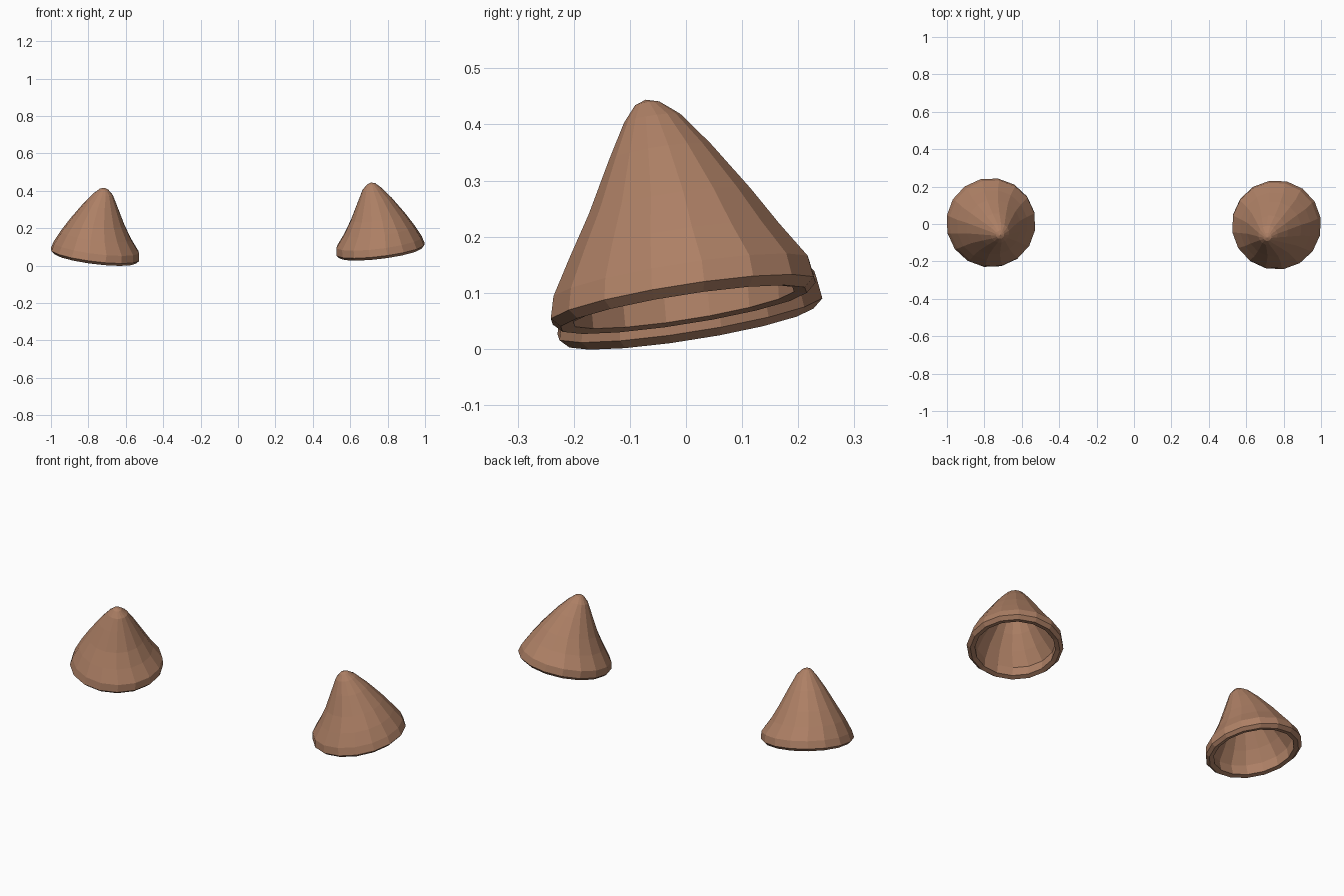
import bpy, bmesh, math

if "Cube" in bpy.data.objects:
    bpy.data.objects.remove(bpy.data.objects["Cube"])

SIDES = 16
TILT_X, TILT_Y = 0.12, 0.155   # slope of every ring: higher outward and to the back

# (centre x, centre y, centre z, radius) from the inner rim, over the lip, up to the tip
OUTER = [
    (0.762, -0.004, 0.070, 0.222),
    (0.762, -0.005, 0.086, 0.239),
    (0.754, -0.008, 0.125, 0.231),
    (0.755, -0.019, 0.190, 0.190),
    (0.748, -0.028, 0.260, 0.147),
    (0.731, -0.046, 0.350, 0.092),
    (0.716, -0.060, 0.410, 0.051),
    (0.713, -0.069, 0.437, 0.022),
]
TIP = (0.712, -0.072, 0.444)
INNER = [
    (0.762, -0.004, 0.075, 0.199),
    (0.754, -0.008, 0.125, 0.200),
    (0.755, -0.019, 0.190, 0.160),
    (0.748, -0.028, 0.260, 0.115),
    (0.731, -0.046, 0.350, 0.058),
]
INNER_TIP = (0.716, -0.060, 0.405)

brown = bpy.data.materials.new("warm brown")
brown.diffuse_color = (0.42, 0.215, 0.13, 1)
brown.use_nodes = True
brown.node_tree.nodes["Principled BSDF"].inputs["Base Color"].default_value = brown.diffuse_color


def ear_cone(name, side, shift):
    bm = bmesh.new()

    def place(x, y, z):
        return bm.verts.new((side * x + shift[0], y + shift[1], z + shift[2]))

    def ring(cx, cy, cz, r):
        verts = []
        for i in range(SIDES):
            a = 2 * math.pi * (i + 0.4) / SIDES
            dx, dy = r * math.cos(a), r * math.sin(a)
            verts.append(place(cx + dx, cy + dy, cz + TILT_X * dx + TILT_Y * dy))
        return verts

    # one skin: inside tip -> inner wall -> rim -> outer wall -> outside tip
    rings = [ring(*p) for p in reversed(INNER)] + [ring(*p) for p in OUTER]
    for a, b in zip(rings, rings[1:]):
        for i in range(SIDES):
            j = (i + 1) % SIDES
            bm.faces.new((a[i], a[j], b[j], b[i]))
    for loop, tip in ((rings[0], INNER_TIP), (rings[-1], TIP)):
        top = place(*tip)
        for i in range(SIDES):
            bm.faces.new((loop[i], loop[(i + 1) % SIDES], top))
    bmesh.ops.recalc_face_normals(bm, faces=bm.faces)

    mesh = bpy.data.meshes.new(name)
    bm.to_mesh(mesh)
    bm.free()
    mesh.materials.append(brown)
    obj = bpy.data.objects.new(name, mesh)
    bpy.context.collection.objects.link(obj)


# the pair is mirrored, the left one sits slightly lower and further back
ear_cone("right_ear", 1, (0, 0, 0))
ear_cone("left_ear", -1, (-0.003, 0.012, -0.028))
